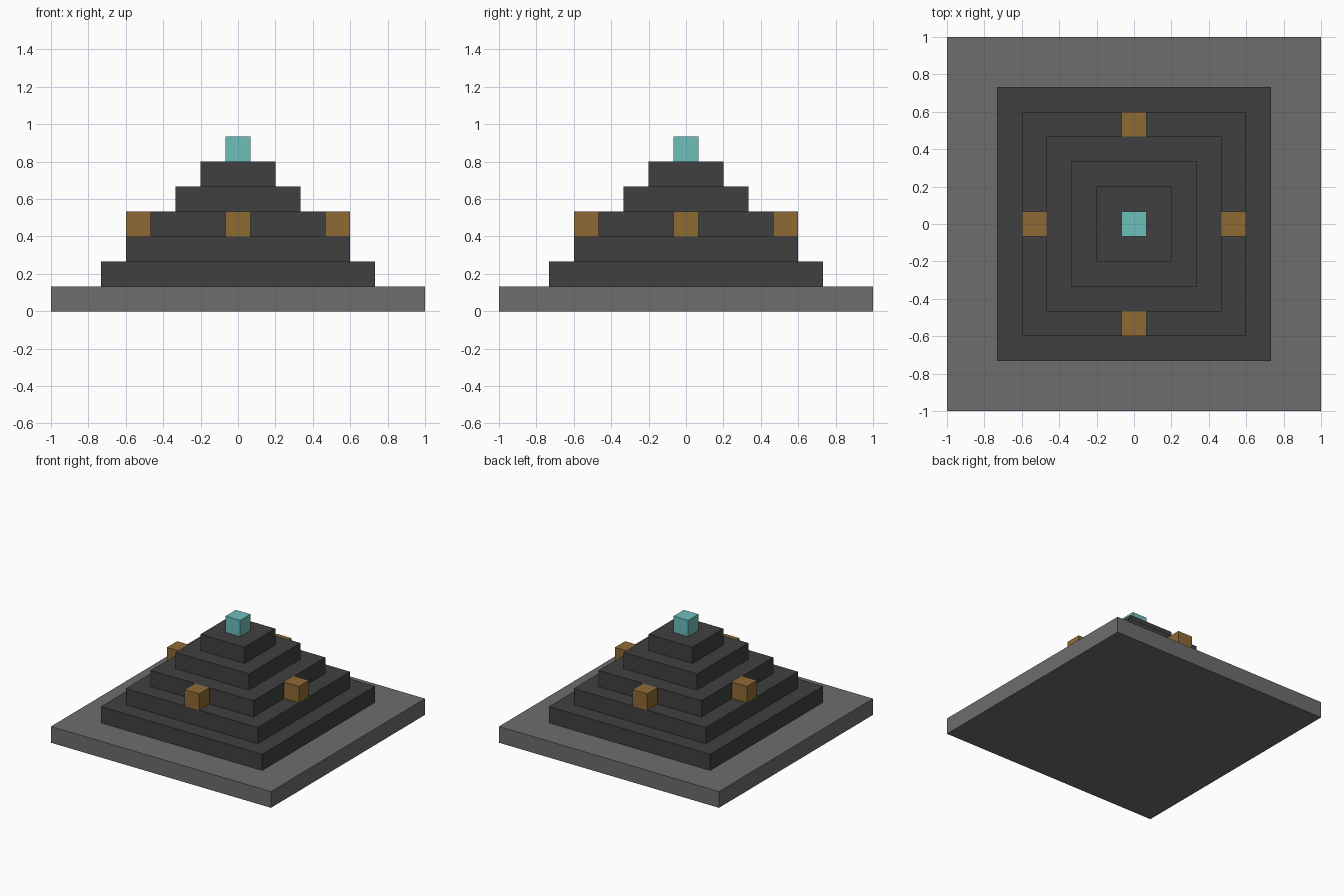
import bpy

if "Cube" in bpy.data.objects:
    bpy.data.objects.remove(bpy.data.objects["Cube"], do_unlink=True)

U = 2 / 15  # one block


def material(name, rgb):
    """Flat material from 0-255 display values, converted to linear."""
    lin = [((c / 255 + 0.055) / 1.055) ** 2.4 for c in rgb]
    mat = bpy.data.materials.new(name)
    mat.use_nodes = True
    mat.diffuse_color = (*lin, 1)
    bsdf = next(n for n in mat.node_tree.nodes if n.type == "BSDF_PRINCIPLED")
    bsdf.inputs["Base Color"].default_value = (*lin, 1)
    return mat


def block(name, mat, width, level, x=0, y=0):
    """Square block one unit high; all sizes are in units."""
    bpy.ops.mesh.primitive_cube_add(size=1, location=(x * U, y * U, (level + 0.5) * U))
    obj = bpy.context.object
    obj.name = name
    obj.scale = (width * U, width * U, U)
    bpy.ops.object.transform_apply(location=False, rotation=False, scale=True)
    obj.data.materials.append(mat)


grey = material("mid_grey_stone", (109, 109, 109))
dark = material("dark_grey_stone", (64, 64, 64))
amber = material("amber_brown", (143, 106, 53))
teal = material("pale_teal", (109, 191, 187))

# Base slab and stepped tiers
block("base_slab", grey, 15, 0)
for level in range(1, 6):
    block(f"tier_{level}", dark, 13 - 2 * level, level)

# Amber blocks centred on each side of the third tier
for side, x, y in (("left", 4, 0), ("right", -4, 0), ("back", 0, 4), ("front", 0, -4)):
    block(f"{side}_side_block", amber, 1, 3, x, y)

# Capstone
block("capstone", teal, 1, 6)
